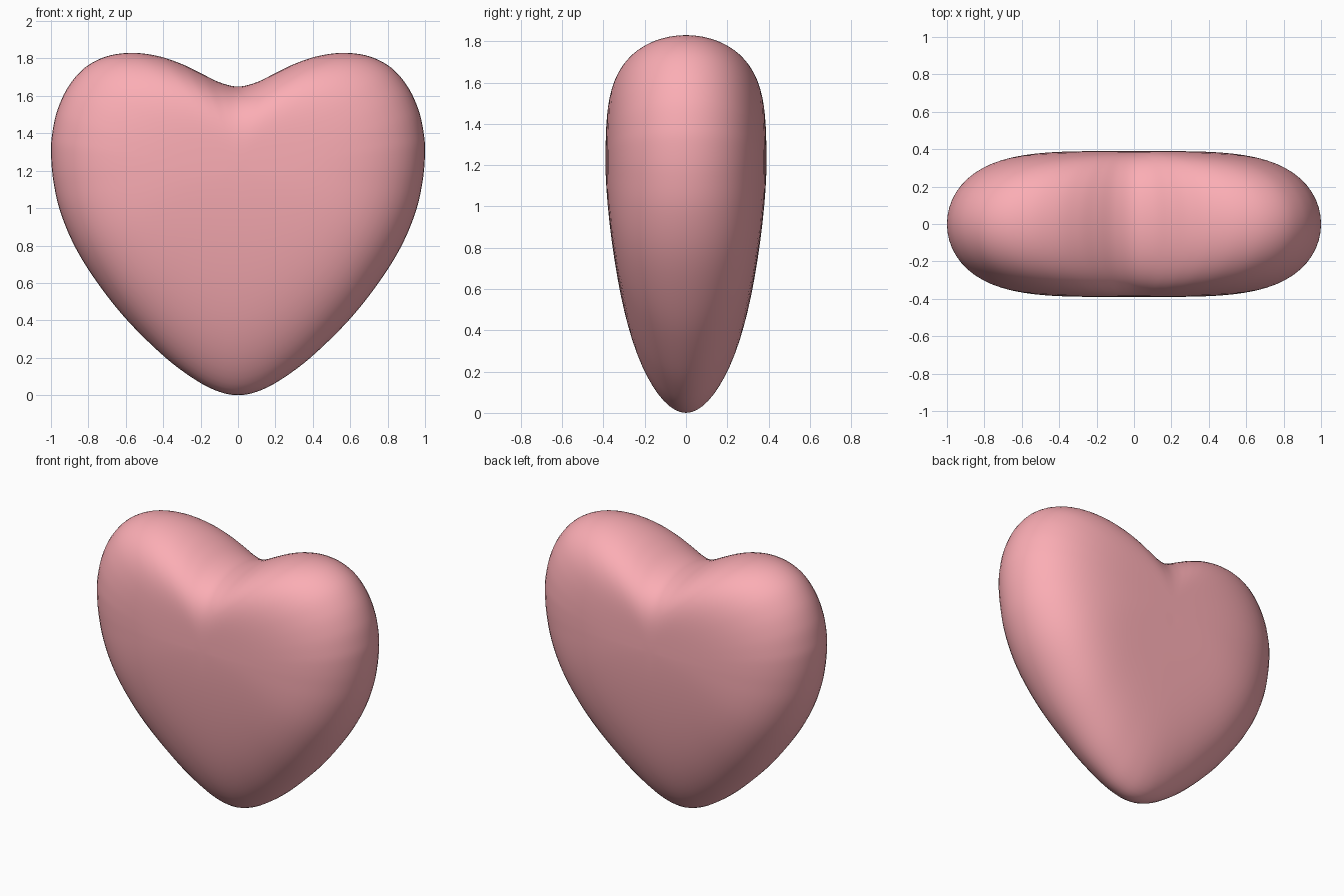
import bpy, bmesh, math
from mathutils import Vector

if "Cube" in bpy.data.objects:
    bpy.data.objects.remove(bpy.data.objects["Cube"])

CENTRE = Vector((0, 1.2))   # middle of the heart in the front view (x, z)
DEPTH = 0.39                # half thickness at the middle
STEPS, RINGS = 6, 40

# Right half of the front outline, from notch to tip
half = [(0, 1.65), (0.1, 1.673), (0.2, 1.722), (0.3, 1.77), (0.42, 1.811),
        (0.56, 1.83), (0.7, 1.812), (0.82, 1.75), (0.91, 1.645), (0.967, 1.52),
        (0.993, 1.4), (1.0, 1.3), (0.988, 1.15), (0.95, 0.98), (0.87, 0.79),
        (0.751, 0.6), (0.592, 0.4), (0.387, 0.2), (0.22, 0.077), (0.1, 0.018), (0, 0)]
points = [Vector(p) for p in half + [(-x, z) for x, z in half[-2:0:-1]]]


def smooth_loop(pts, steps):
    """Closed Catmull-Rom curve through the points."""
    out, n = [], len(pts)
    for i in range(n):
        a, b, c, d = (pts[(i + k) % n] for k in (-1, 0, 1, 2))
        for s in range(steps):
            t = s / steps
            out.append(0.5 * (2 * b + (c - a) * t + (2 * a - 5 * b + 4 * c - d) * t**2
                              + (3 * b - a - 3 * c + d) * t**3))
    return out


def half_depth(z):
    """Half thickness of the flat faces, tapering towards the tip."""
    d = CENTRE.y - z
    return DEPTH - (0.15 * d**1.6 if d > 0 else 0.07 * d * d)


def rim_power(v):
    """Roundness of the rim, tighter along the lower sides."""
    t = min(1, max(0, -v.y / v.length / 0.8))
    return 4.2 + 2.3 * t * t * (3 - 2 * t)


outline = smooth_loop(points, STEPS)
bm = bmesh.new()

# Puffy body: scaled outline rings from the front pole to the back pole
rings = []
for r in range(1, RINGS):
    phi = math.pi * r / RINGS
    s = math.sin(phi)
    side = 0 if r == RINGS // 2 else math.copysign(1, -math.cos(phi))
    ring = []
    for p in outline:
        v = p - CENTRE
        q = CENTRE + v * s
        y = side * half_depth(q.y) * math.sqrt(max(0, 1 - s**rim_power(v)))
        ring.append(bm.verts.new((q.x, y, q.y)))
    rings.append(ring)

front_pole = bm.verts.new((0, -DEPTH, CENTRE.y))
back_pole = bm.verts.new((0, DEPTH, CENTRE.y))
n = len(outline)
for i in range(n):
    j = (i + 1) % n
    bm.faces.new((front_pole, rings[0][i], rings[0][j]))
    bm.faces.new((back_pole, rings[-1][j], rings[-1][i]))
    for a, b in zip(rings, rings[1:]):
        bm.faces.new((a[i], b[i], b[j], a[j]))
bmesh.ops.recalc_face_normals(bm, faces=bm.faces)
for f in bm.faces:
    f.smooth = True

mesh = bpy.data.meshes.new("heart")
bm.to_mesh(mesh)
bm.free()
heart = bpy.data.objects.new("heart", mesh)
bpy.context.collection.objects.link(heart)

pink = bpy.data.materials.new("pink")
pink.diffuse_color = (0.97, 0.42, 0.46, 1)
pink.use_nodes = True
pink.node_tree.nodes["Principled BSDF"].inputs["Base Color"].default_value = pink.diffuse_color
mesh.materials.append(pink)
